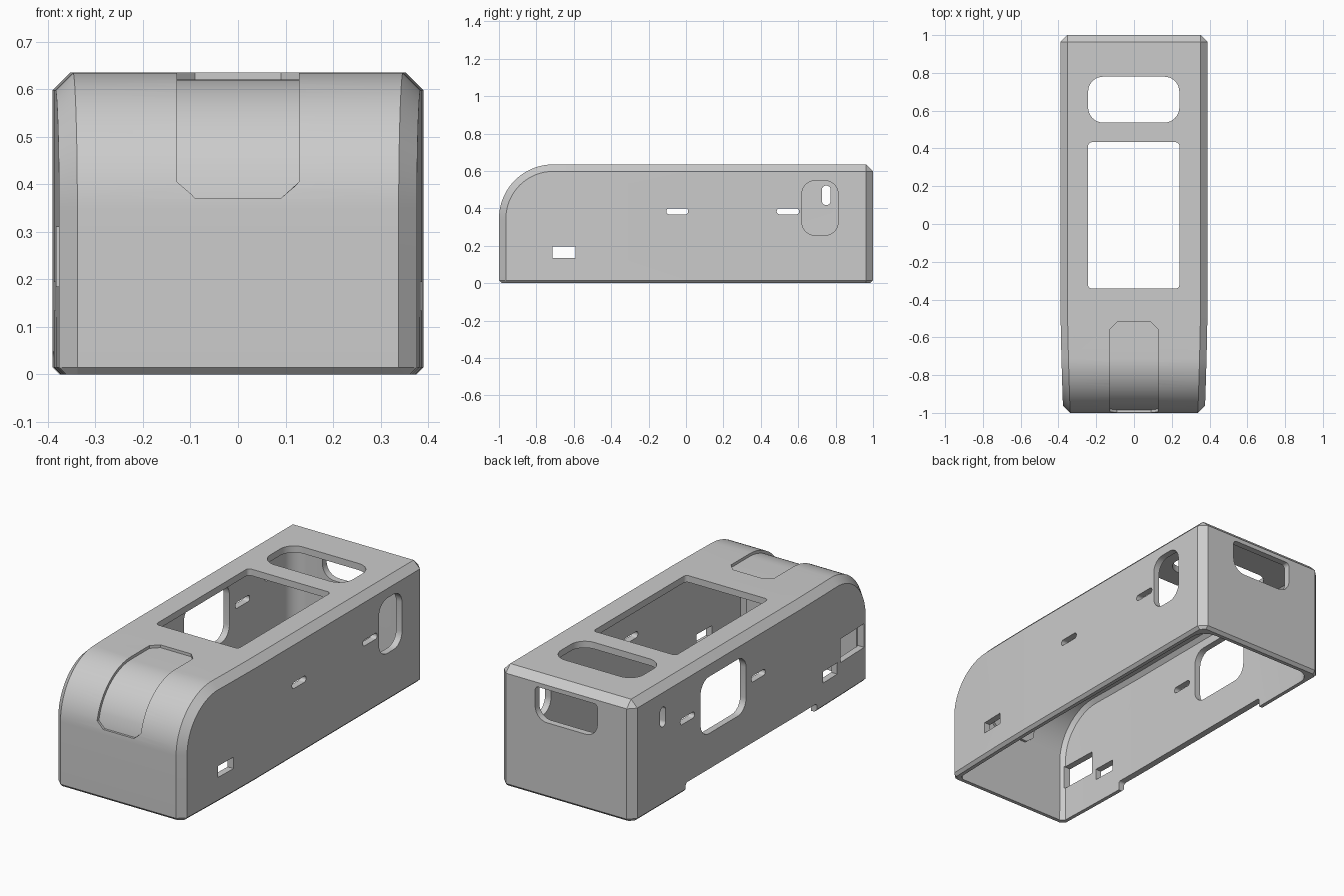
import bpy, bmesh
from math import pi, sin, cos, radians

cube = bpy.data.objects.get("Cube")
if cube:
    bpy.data.objects.remove(cube, do_unlink=True)

HEIGHT, RADIUS, WALL, CHAMFER = 0.635, 0.29, 0.035, 0.037
ARC_Y, ARC_Z = -1 + RADIUS, HEIGHT - RADIUS
STEPS = 20

grey = bpy.data.materials.new("casing_grey")
grey.use_nodes = True
colour = (0.6, 0.6, 0.6, 1)
grey.diffuse_color = colour
grey.node_tree.nodes["Principled BSDF"].inputs["Base Color"].default_value = colour


def finish(name, bm):
    bmesh.ops.recalc_face_normals(bm, faces=bm.faces)
    mesh = bpy.data.meshes.new(name)
    bm.to_mesh(mesh)
    bm.free()
    mesh.materials.append(grey)
    obj = bpy.data.objects.new(name, mesh)
    bpy.context.collection.objects.link(obj)
    return obj


def half_width(y):
    return 0.39 - 0.015 * max(0, (-0.4 - y) / 0.6) ** 1.4


def rounded_body(name, off, c, rear_r, segs, z0, foot):
    """Convex body with a curved front top, tapered nose and chamfered edges."""
    pts = []
    top, r = HEIGHT - off, RADIUS - off
    w = lambda y: half_width(y) - off

    def rear(z, inset):
        for k in range(segs + 1):
            a = pi / 2 * k / segs
            pts.append((w(1) - rear_r + (rear_r - inset) * cos(a),
                        1 - off - rear_r + (rear_r - inset) * sin(a), z))

    # Bottom rims
    for z, inset in ((z0, foot), (z0 + foot, 0)):
        rear(z, inset)
        for y in (-0.4, -0.6, -0.8, -1 + off + c):
            pts.append((w(y) - inset, y, z))
        pts.append((w(-1) - c, -1 + off + inset, z))
    # Top edges and curved front
    rear(top - c, 0)
    rear(top, c)
    for y in (-0.4, -0.6):
        pts += [(w(y) - c, y, top), (w(y), y, top - c)]
    for k in range(STEPS + 1):
        a = pi / 2 * k / STEPS
        for rad, inset in ((r, c), (r - c, 0)):
            y = ARC_Y - rad * sin(a)
            pts.append((w(y) - inset, y, ARC_Z + rad * cos(a)))

    bm = bmesh.new()
    for x, y, z in pts:
        bm.verts.new((x, y, z))
        bm.verts.new((-x, y, z))
    bmesh.ops.remove_doubles(bm, verts=bm.verts, dist=0.0005)
    bmesh.ops.convex_hull(bm, input=bm.verts)
    loose = [v for v in bm.verts if not v.link_faces]
    bmesh.ops.delete(bm, geom=loose, context='VERTS')
    bmesh.ops.dissolve_limit(bm, angle_limit=0.001, verts=bm.verts, edges=bm.edges)
    return finish(name, bm)


def prism(name, axis, u, v, span, low_r=0, high_r=None):
    """Rounded rectangle extruded along one axis."""
    high_r = low_r if high_r is None else high_r
    outline = []
    for i, (su, sv) in enumerate(((1, 1), (-1, 1), (-1, -1), (1, -1))):
        r = high_r if sv > 0 else low_r
        cu = (u[1] - r) if su > 0 else (u[0] + r)
        cv = (v[1] - r) if sv > 0 else (v[0] + r)
        n = 8 if r else 0
        for k in range(n + 1):
            a = pi / 2 * (i + (k / n if n else 0))
            outline.append((cu + r * cos(a), cv + r * sin(a)))
    place = {'x': lambda a, b, d: (d, a, b),
             'y': lambda a, b, d: (a, d, b),
             'z': lambda a, b, d: (a, b, d)}[axis]
    bm = bmesh.new()
    loops = [[bm.verts.new(place(a, b, d)) for a, b in outline] for d in span]
    for loop in loops:
        bm.faces.new(loop)
    for i in range(len(outline)):
        j = (i + 1) % len(outline)
        bm.faces.new((loops[0][i], loops[0][j], loops[1][j], loops[1][i]))
    bmesh.ops.remove_doubles(bm, verts=bm.verts, dist=1e-5)
    return finish(name, bm)


def front_strip(name, inner, outer):
    """Band following the curved front, with clipped corners at both ends."""
    stations = [(-0.52, 0, 0.09), (-0.558, 0, 0.128)]
    last = 0.452 * pi
    for k in range(STEPS):
        stations.append((None, pi * 0.41 * k / (STEPS - 1), 0.128))
    stations[-1] = (None, 0.433 * pi, 0.128)
    stations[-1] = (None, pi * 0.434, 0.128)
    stations.append((None, pi * 0.472, 0.09))
    bm = bmesh.new()
    rings = []
    for y, a, w in stations:
        ring = []
        for off, s in ((inner, 1), (outer, 1), (outer, -1), (inner, -1)):
            r = RADIUS - off
            py = y if y is not None else ARC_Y - r * sin(a)
            ring.append(bm.verts.new((s * w, py, ARC_Z + r * cos(a))))
        rings.append(ring)
    for p, q in zip(rings, rings[1:]):
        for i in range(4):
            j = (i + 1) % 4
            bm.faces.new((p[i], p[j], q[j], q[i]))
    bm.faces.new(rings[0])
    bm.faces.new(rings[-1])
    return finish(name, bm)


def combine(target, tool, operation='DIFFERENCE'):
    mod = target.modifiers.new("cut", 'BOOLEAN')
    mod.operation, mod.object, mod.solver = operation, tool, 'EXACT'
    bpy.context.view_layer.objects.active = target
    bpy.ops.object.modifier_apply(modifier=mod.name)
    bpy.data.objects.remove(tool, do_unlink=True)


# Hollow casing, open underneath
case = rounded_body("case_shell", 0, CHAMFER, CHAMFER, 1, 0, 0.015)
combine(case, rounded_body("cavity", WALL, 0.02, 0.08, 8, -0.1, 0))

# Thickened inner pad behind the front recess, then the recess itself
combine(case, front_strip("recess_pad", 0.05, 0.025), 'UNION')
combine(case, front_strip("front_recess", 0.015, -0.05))

BOTH, LEFT, RIGHT = (-0.6, 0.6), (0.2, 0.6), (-0.6, -0.2)
openings = [
    # Top windows
    ("screen_window", 'z', (-0.243, 0.24), (-0.342, 0.433), (0.5, 0.8), 0.02),
    ("button_window", 'z', (-0.243, 0.24), (0.537, 0.78), (0.5, 0.8), 0.08),
    # Slots and ports through both sides
    ("middle_slot", 'x', (-0.105, 0.012), (0.368, 0.4), BOTH, 0.015),
    ("rear_slot", 'x', (0.485, 0.605), (0.368, 0.4), BOTH, 0.015),
    ("front_port", 'x', (-0.715, -0.59), (0.135, 0.195), BOTH),
    # Left side
    ("left_opening", 'x', (0.62, 0.813), (0.256, 0.548), LEFT, 0.07),
    # Right side
    ("upright_slot", 'x', (0.727, 0.773), (0.418, 0.522), RIGHT, 0.022),
    ("right_opening", 'x', (0.055, 0.435), (0.235, 0.535), RIGHT, 0.07),
    ("nose_port", 'x', (-0.95, -0.745), (0.185, 0.31), RIGHT),
    ("bottom_notch", 'x', (-0.54, 0.56), (-0.1, 0.048), RIGHT, 0, 0.015),
    # Rear wall
    ("rear_opening", 'y', (-0.182, 0.182), (0.4, 0.575), (0.8, 1.2), 0.07, 0.02),
]
for spec in openings:
    combine(case, prism(*spec))

# Smooth curves, crisp edges
bpy.ops.object.select_all(action='DESELECT')
case.select_set(True)
bpy.context.view_layer.objects.active = case
bpy.ops.object.shade_smooth_by_angle(angle=radians(30))
